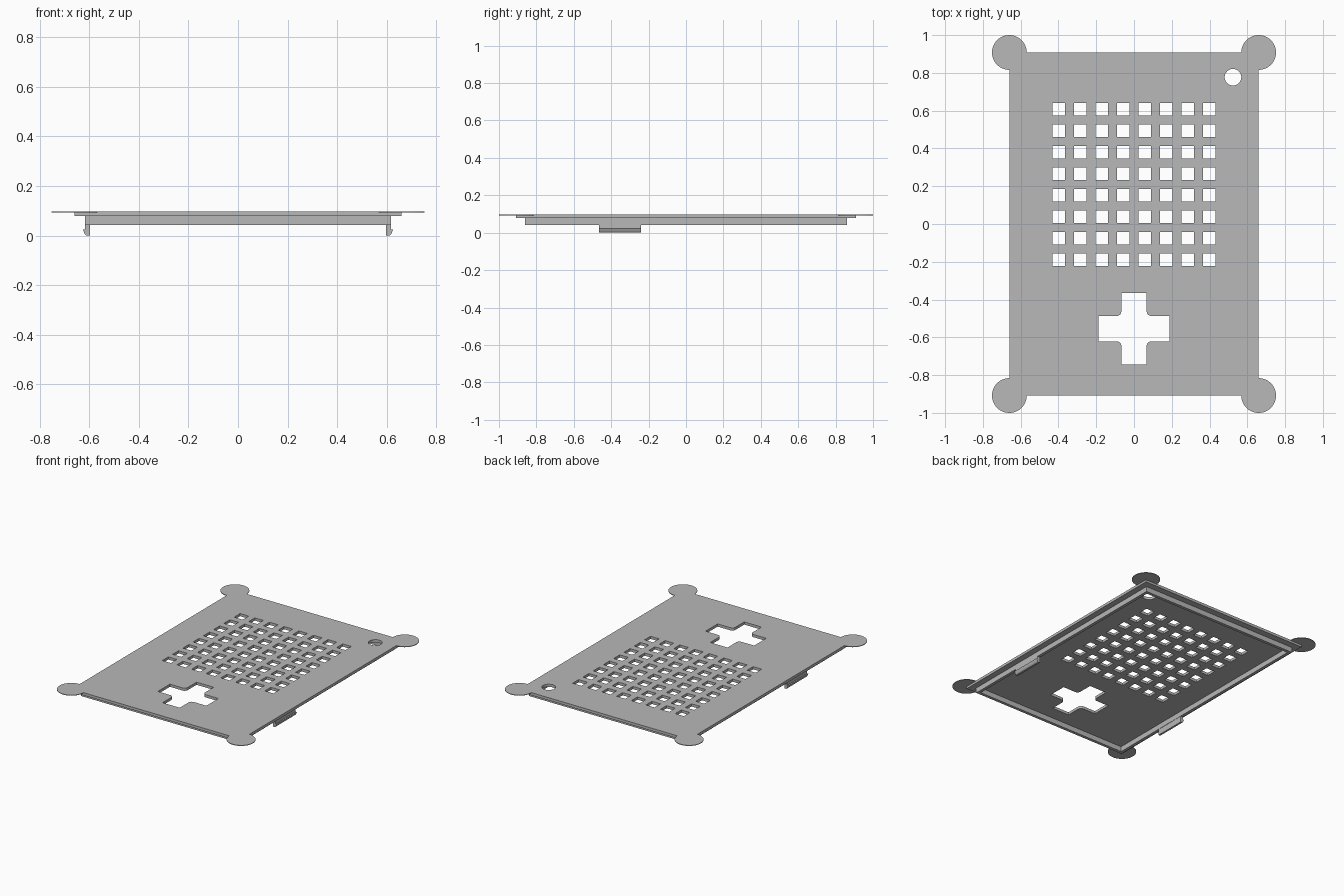
import bpy, bmesh
from math import cos, sin, pi
from mathutils import Matrix

cube = bpy.data.objects.get("Cube")
if cube:
    bpy.data.objects.remove(cube, do_unlink=True)

grey = bpy.data.materials.new("plain grey")
grey.use_nodes = True
colour = (0.48, 0.48, 0.48, 1)
grey.diffuse_color = colour
grey.node_tree.nodes["Principled BSDF"].inputs["Base Color"].default_value = colour

HALF_X, HALF_Y = 0.66, 0.908      # plate half size
TOP, UNDER, RIM_LOW = 0.097, 0.078, 0.042


def add_prism(bm, points, low, high):
    """Extrude a flat outline from height low to height high."""
    face = bm.faces.new([bm.verts.new((x, y, low)) for x, y in points])
    grown = bmesh.ops.extrude_face_region(bm, geom=[face])["geom"]
    verts = [v for v in grown if isinstance(v, bmesh.types.BMVert)]
    bmesh.ops.translate(bm, verts=verts, vec=(0, 0, high - low))


def finish(bm, name):
    bmesh.ops.recalc_face_normals(bm, faces=bm.faces[:])
    mesh = bpy.data.meshes.new(name)
    bm.to_mesh(mesh)
    bm.free()
    mesh.materials.append(grey)
    obj = bpy.data.objects.new(name, mesh)
    bpy.context.collection.objects.link(obj)
    return obj


def prism(name, points, low, high):
    bm = bmesh.new()
    add_prism(bm, points, low, high)
    return finish(bm, name)


def box(hx, hy, cx=0, cy=0):
    return [(cx - hx, cy - hy), (cx + hx, cy - hy), (cx + hx, cy + hy), (cx - hx, cy + hy)]


def arc(cx, cy, r, start, end, steps):
    angles = [start + (end - start) * i / steps for i in range(steps + 1)]
    return [(cx + r * cos(a), cy + r * sin(a)) for a in angles]


def cut(obj, cutter):
    mod = obj.modifiers.new("cut", 'BOOLEAN')
    mod.operation = 'DIFFERENCE'
    mod.solver = 'EXACT'
    mod.object = cutter
    cutter.hide_render = True
    cutter.hide_set(True)
    cutter.display_type = 'WIRE'


# Cover plate
plate = prism("cover_plate", box(HALF_X, HALF_Y), UNDER, TOP)

# Openings: square grid, round hole and cross
bm = bmesh.new()
for i in range(8):
    for j in range(8):
        add_prism(bm, box(0.0335, 0.0335, (i - 3.5) * 0.114, 0.209 + (j - 3.5) * 0.114), 0.05, 0.15)
add_prism(bm, arc(0.524, 0.777, 0.044, 0, 2 * pi, 40)[:-1], 0.05, 0.15)
arm, reach, fillet, cross_y = 0.067, 0.189, 0.024, -0.554
cross = []
for k in range(4):
    quarter = [(reach, -arm), (reach, arm)]
    quarter += arc(arm + fillet, arm + fillet, fillet, 1.5 * pi, pi, 6)
    turn = Matrix.Rotation(k * pi / 2, 2)
    for x, y in quarter:
        px, py = turn[0][0] * x + turn[0][1] * y, turn[1][0] * x + turn[1][1] * y
        cross.append((px, py + cross_y))
add_prism(bm, cross, 0.05, 0.15)
cut(plate, finish(bm, "openings_cutter"))

# Thin round corner tabs, wrapped around each plate corner
for sx, side in ((1, "left"), (-1, "right")):
    for sy, end in ((1, "back"), (-1, "front")):
        tab = [(0, 0)] + arc(0, 0, 0.092, -pi / 2, pi, 48)
        points = [(sx * (HALF_X + x), sy * (HALF_Y + y)) for x, y in tab]
        prism(f"{end}_{side}_corner_tab", points, TOP - 0.004, TOP)

# Rim under the plate
RIM_X, RIM_Y, WALL = 0.617, 0.862, 0.021
rim = bmesh.new()
loops = []
for z in (RIM_LOW, UNDER):
    for inset in (0, WALL):
        loops.append([rim.verts.new((x, y, z)) for x, y in box(RIM_X - inset, RIM_Y - inset)])
outer_low, inner_low, outer_high, inner_high = loops
for a, b in ((outer_low, outer_high), (outer_high, inner_high),
             (inner_high, inner_low), (inner_low, outer_low)):
    for i in range(4):
        j = (i + 1) % 4
        rim.faces.new((a[i], a[j], b[j], b[i]))
finish(rim, "rim")

# Snap clips hanging from the side walls
clip_profile = [(0.598, RIM_LOW), (0.598, 0), (0.612, 0), (0.618, 0.006),
                (0.626, 0.024), (0.617, 0.024), (0.617, RIM_LOW)]
for sign, side in ((1, "left"), (-1, "right")):
    bm = bmesh.new()
    face = bm.faces.new([bm.verts.new((sign * x, -0.465, z)) for x, z in clip_profile])
    grown = bmesh.ops.extrude_face_region(bm, geom=[face])["geom"]
    bmesh.ops.translate(bm, vec=(0, 0.225, 0),
                        verts=[v for v in grown if isinstance(v, bmesh.types.BMVert)])
    finish(bm, side + "_snap_clip")
